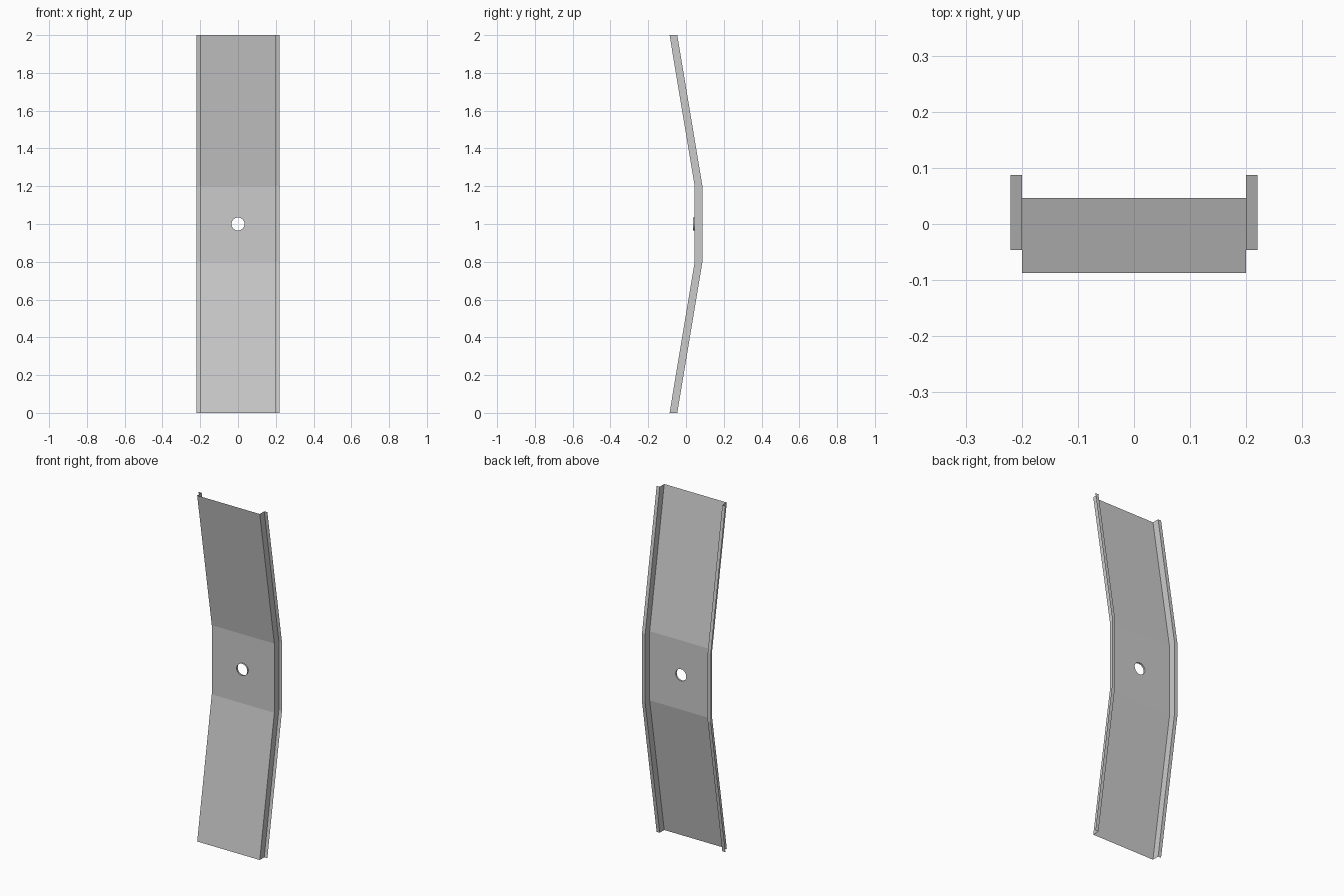
import bpy, bmesh, math

cube = bpy.data.objects.get("Cube")
if cube:
    bpy.data.objects.remove(cube, do_unlink=True)

steel = bpy.data.materials.new("grey steel")
steel.use_nodes = True
grey = (0.6, 0.6, 0.6, 1)
steel.diffuse_color = grey
steel.node_tree.nodes["Principled BSDF"].inputs["Base Color"].default_value = grey

FRONT, MID, DEPTH = -0.087, 0.046, 0.041
HALF, LIP = 0.2, 0.22
HOLE_R, COLLAR, SIDES = 0.034, 0.01, 32

# Bent path of the sheet (y, z), and its hat-shaped section (x, y offset)
path = [(FRONT, 0), (MID, 0.8), (MID, 1.2), (FRONT, 2)]
section = [(-LIP, DEPTH), (-HALF, DEPTH), (-HALF, 0), (HALF, 0), (HALF, DEPTH), (LIP, DEPTH)]


def finish(name, bm):
    mesh = bpy.data.meshes.new(name)
    bm.to_mesh(mesh)
    bm.free()
    mesh.materials.append(steel)
    obj = bpy.data.objects.new(name, mesh)
    bpy.context.collection.objects.link(obj)
    return obj


def ring(bm, y):
    verts = []
    for i in range(SIDES):
        a = math.tau * i / SIDES
        verts.append(bm.verts.new((HOLE_R * math.cos(a), y, 1 + HOLE_R * math.sin(a))))
    return verts


def loop_edges(bm, verts):
    edges = []
    for a, b in zip(verts, verts[1:] + verts[:1]):
        edges.append(bm.edges.get((a, b)) or bm.edges.new((a, b)))
    return edges


# Folded sheet: web, side walls and outward lips
bm = bmesh.new()
rows = [[bm.verts.new((x, y + off, z)) for x, off in section] for y, z in path]
for r, (low, high) in enumerate(zip(rows, rows[1:])):
    for c in range(len(section) - 1):
        if (r, c) != (1, 2):
            bm.faces.new((low[c], low[c + 1], high[c + 1], high[c]))

# Middle panel of the web, filled around the bolt hole
corners = [rows[1][2], rows[1][3], rows[2][3], rows[2][2]]
edges = loop_edges(bm, corners) + loop_edges(bm, ring(bm, MID))
bmesh.ops.triangle_fill(bm, edges=edges, use_beauty=True, normal=(0, -1, 0))
bmesh.ops.recalc_face_normals(bm, faces=bm.faces)
web = next(f for f in bm.faces if abs(f.normal.y) > 0.9)
if web.normal.y > 0:
    bmesh.ops.reverse_faces(bm, faces=bm.faces)
finish("folded_sheet", bm)

# Short collar around the bolt hole
bm = bmesh.new()
back, front = ring(bm, MID), ring(bm, MID - COLLAR)
for i in range(SIDES):
    j = (i + 1) % SIDES
    bm.faces.new((back[i], back[j], front[j], front[i])).smooth = True
bmesh.ops.recalc_face_normals(bm, faces=bm.faces)
finish("hole_collar", bm)
